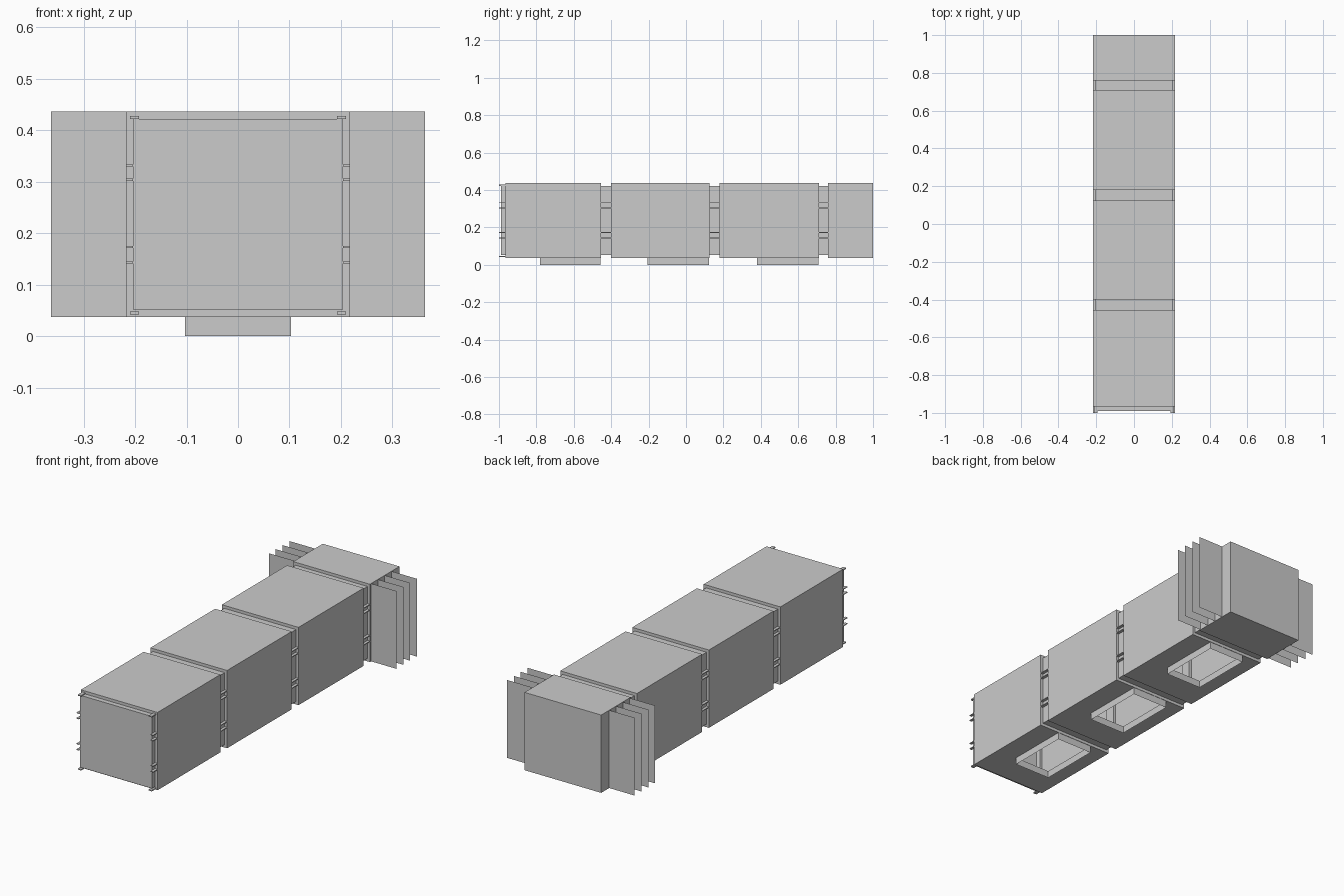
import bpy, bmesh

if "Cube" in bpy.data.objects:
    bpy.data.objects.remove(bpy.data.objects["Cube"])

HX, Z0, Z1 = 0.218, 0.037, 0.437      # module cross-section
NX, N0, N1 = 0.204, 0.052, 0.422      # recessed joint cross-section


def rect(hx, z0, z1, y):
    return [(-hx, y, z0), (hx, y, z0), (hx, y, z1), (-hx, y, z1)]


def make(name, quads):
    """Build one sheet object from a list of quads."""
    bm = bmesh.new()
    for q in quads:
        bm.faces.new([bm.verts.new(p) for p in q])
    bmesh.ops.remove_doubles(bm, verts=bm.verts, dist=1e-5)
    bmesh.ops.recalc_face_normals(bm, faces=bm.faces)
    me = bpy.data.meshes.new(name)
    bm.to_mesh(me)
    bm.free()
    ob = bpy.data.objects.new(name, me)
    bpy.context.collection.objects.link(ob)
    return ob


def bridge(a, b):
    """Four quads joining two four-point loops."""
    return [(a[i], a[(i + 1) % 4], b[(i + 1) % 4], b[i]) for i in range(4)]


def floor_rect(hx, y0, y1, z):
    return [(-hx, y0, z), (hx, y0, z), (hx, y1, z), (-hx, y1, z)]


def box(lo, hi):
    a = rect(1, 0, 1, 0)
    a = [(lo[0], lo[1], lo[2]), (hi[0], lo[1], lo[2]), (hi[0], lo[1], hi[2]), (lo[0], lo[1], hi[2])]
    b = [(x, hi[1], z) for x, _, z in a]
    return bridge(a, b) + [a, b]


# Three hollow modules, each with an open hatch duct below
modules = [(-0.965, -0.455, -0.78), (-0.40, 0.125, -0.205), (0.18, 0.71, 0.38)]
for n, (y0, y1, h0) in enumerate(modules, 1):
    a, b = rect(HX, Z0, Z1, y0), rect(HX, Z0, Z1, y1)
    quads = bridge(a, b)[1:]
    h1 = y1 - 0.002
    hole = floor_rect(0.103, h0, h1, Z0)
    quads += bridge(floor_rect(HX, y0, y1, Z0), hole)
    quads += bridge(a, rect(NX, N0, N1, y0)) + bridge(b, rect(NX, N0, N1, y1))
    make(f"module_{n}", quads)
    make(f"hatch_duct_{n}", bridge(hole, floor_rect(0.103, h0, h1, 0)))

# Closed end module
a, b = rect(HX, Z0, Z1, 0.76), rect(HX, Z0, Z1, 1.0)
make("end_module", bridge(a, b) + [b] + bridge(a, rect(NX, N0, N1, 0.76)))

# Recessed joints between modules, and the front door
joints = [(-0.455, -0.40), (0.125, 0.18), (0.71, 0.76)]
for n, (y0, y1) in enumerate(joints, 1):
    make(f"joint_{n}", bridge(rect(NX, N0, N1, y0), rect(NX, N0, N1, y1)))
door = rect(NX, N0, N1, -0.99)
make("front_door", bridge(door, rect(NX, N0, N1, -0.965)) + [door])

# Thin side clips and corner hooks at the front and at every joint
for n, (y0, y1) in enumerate([(-1.0, -0.965)] + joints):
    clips, hooks = [], []
    for s in (-1, 1):
        xa, xb = sorted((s * NX, s * HX))
        for z in (0.143, 0.173, 0.304, 0.332):
            clips += box((xa, y0, z - 0.002), (xb, y1, z + 0.002))
        if n == 0:
            xa, xb = sorted((s * 0.192, s * 0.210))
            for z in (0.045, 0.425):
                hooks += box((xa, y0, z - 0.003), (xb, y1, z + 0.003))
    make(f"side_clips_{n}", clips)
    if hooks:
        make("corner_hooks", hooks)

# Radiator fins: single sheets on both sides of the end module
for n, y in enumerate((0.77, 0.825, 0.88, 0.935), 1):
    for side, s in (("left", -1), ("right", 1)):
        xi, xo = s * HX, s * 0.363
        make(f"fin_{side}_{n}", [[(xi, y, Z0), (xo, y, Z0), (xo, y, Z1), (xi, y, Z1)]])
